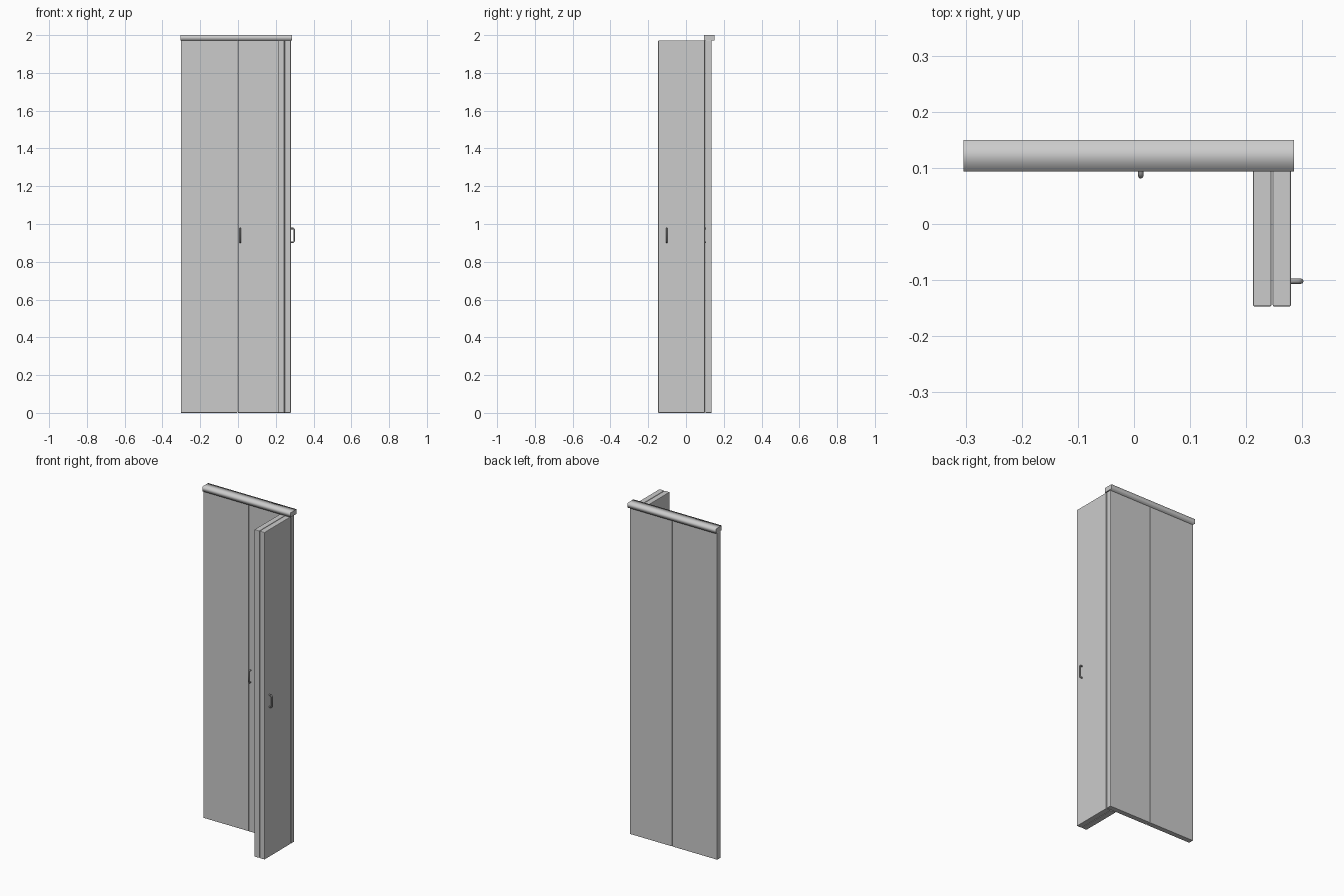
import bpy, bmesh
from mathutils import Vector

cube = bpy.data.objects.get("Cube")
if cube:
    bpy.data.objects.remove(cube, do_unlink=True)


def material(name, value):
    mat = bpy.data.materials.new(name)
    mat.use_nodes = True
    colour = (value, value, value, 1)
    mat.diffuse_color = colour
    mat.node_tree.nodes["Principled BSDF"].inputs["Base Color"].default_value = colour
    return mat


PANEL = material("light grey", 0.6)
METAL = material("handle grey", 0.4)


def box(name, low, high, bevel=0.0):
    """Box between two corners, with optional softened edges."""
    low, high = Vector(low), Vector(high)
    bm = bmesh.new()
    bmesh.ops.create_cube(bm, size=1)
    bmesh.ops.scale(bm, vec=high - low, verts=bm.verts)
    bmesh.ops.translate(bm, vec=(low + high) / 2, verts=bm.verts)
    mesh = bpy.data.meshes.new(name)
    bm.to_mesh(mesh)
    bm.free()
    mesh.materials.append(PANEL)
    obj = bpy.data.objects.new(name, mesh)
    bpy.context.collection.objects.link(obj)
    if bevel:
        mod = obj.modifiers.new("soft edges", "BEVEL")
        mod.width = bevel
        mod.segments = 2
    return obj


def handle(name, base, outward):
    """Upright U-shaped pull standing off a panel along the outward direction."""
    base, outward = Vector(base), Vector(outward)
    reach, half, corner = 0.018, 0.036, 0.006
    profile = [(-0.002, -half), (reach - corner, -half), (reach, corner - half),
               (reach, half - corner), (reach - corner, half), (-0.002, half)]
    curve = bpy.data.curves.new(name, "CURVE")
    curve.dimensions = "3D"
    curve.bevel_depth = 0.0045
    curve.bevel_resolution = 2
    curve.use_fill_caps = True
    spline = curve.splines.new("POLY")
    spline.points.add(len(profile) - 1)
    for point, (out, up) in zip(spline.points, profile):
        point.co = (*(base + outward * out + Vector((0, 0, up))), 1)
    curve.materials.append(METAL)
    obj = bpy.data.objects.new(name, curve)
    bpy.context.collection.objects.link(obj)


TOP = 1.972

# Closed pair of panels
box("right_closed_panel", (-0.303, 0.103, 0), (-0.003, 0.135, TOP), 0.003)
box("left_closed_panel", (-0.001, 0.103, 0), (0.28, 0.135, TOP), 0.003)

# Folded pair of panels, standing out to the front
for name, x in (("inner_folded_panel", 0.212), ("outer_folded_panel", 0.247)):
    box(name, (x, -0.147, 0), (x + 0.033, 0.1, TOP), 0.003)

# Top track, shaded softly around its length with crisp ends
track = box("top_track", (-0.304, 0.094, TOP), (0.285, 0.15, 2))
for face in track.data.polygons:
    face.use_smooth = True
bm = bmesh.new()
bm.from_mesh(track.data)
for face in bm.faces:
    if abs(face.normal.x) > 0.9:
        for edge in face.edges:
            edge.smooth = False
bm.to_mesh(track.data)
bm.free()

# Pull handles
handle("closed_panel_handle", (0.012, 0.103, 0.94), (0, -1, 0))
handle("folded_panel_handle", (0.28, -0.102, 0.94), (1, 0, 0))
